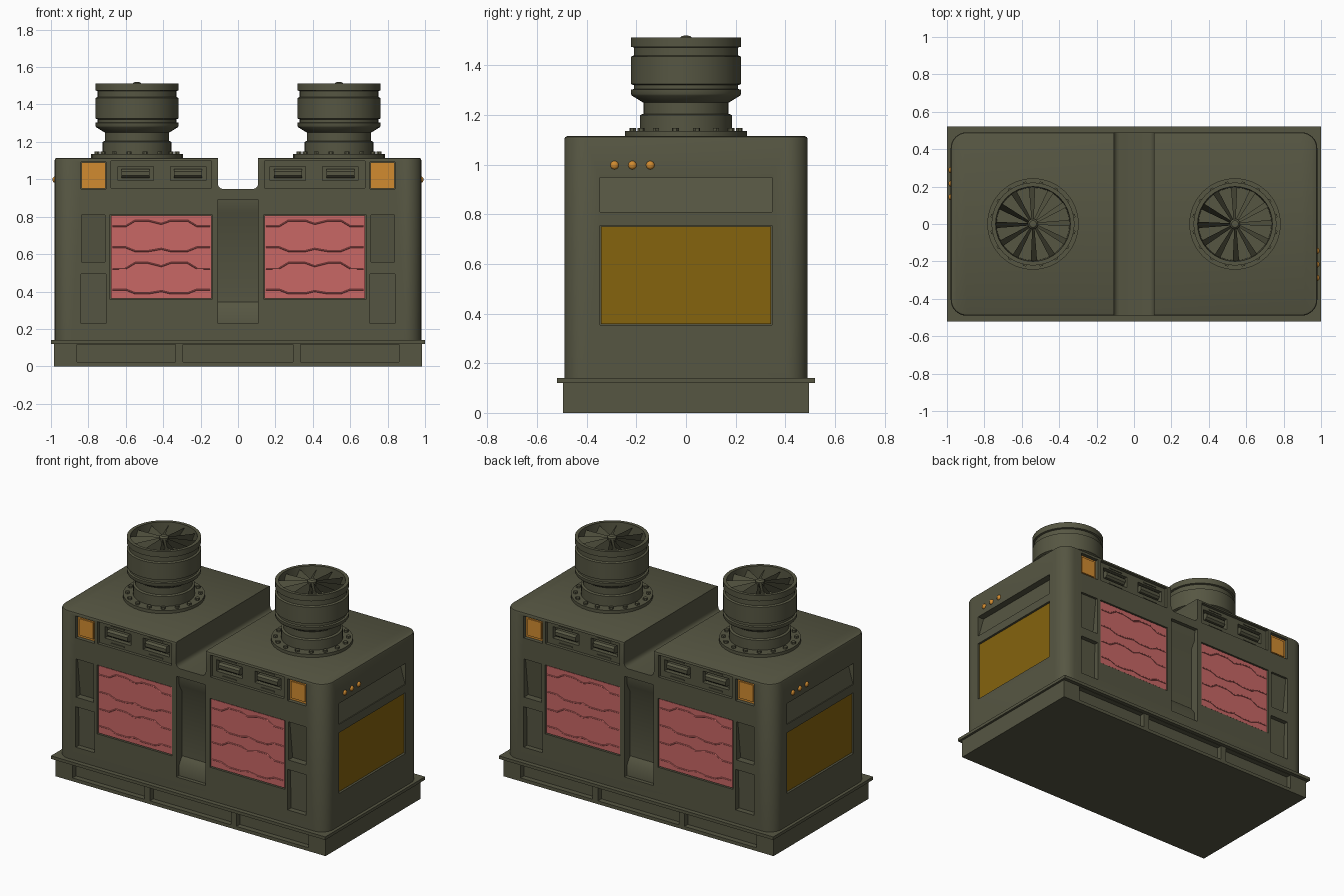
import bpy, bmesh, math
from mathutils import Matrix, Vector

old = bpy.data.objects.get("Cube")
if old:
    bpy.data.objects.remove(old, do_unlink=True)


def material(name, rgb):
    m = bpy.data.materials.new(name)
    m.use_nodes = True
    m.diffuse_color = (*rgb, 1)
    m.node_tree.nodes["Principled BSDF"].inputs["Base Color"].default_value = (*rgb, 1)
    return m


OLIVE = material("olive_paint", (0.093, 0.093, 0.055))
PINK = material("salmon_panel", (0.58, 0.135, 0.13))
AMBER = material("amber_light", (0.64, 0.26, 0.03))
OCHRE = material("ochre_panel", (0.235, 0.125, 0.004))

FRONT, RIGHT, BACK, LEFT = [math.radians(a) for a in (0, 90, 180, 270)]
HALF_X, HALF_Y, TOP = 0.98, 0.49, 1.115


def on_wall(angle, u, depth, z):
    """Point on a wall: u across, depth inwards from the wall face, z up."""
    dist = HALF_Y if angle in (FRONT, BACK) else HALF_X
    return Matrix.Rotation(angle, 3, 'Z') @ Vector((u, depth - dist, z))


def prism(bm, angle, u0, u1, profile):
    """Extrude a (depth, z) profile across the wall from u0 to u1."""
    ends = [[bm.verts.new(on_wall(angle, u, d, z)) for d, z in profile] for u in (u0, u1)]
    faces = [bm.faces.new(ends[0]), bm.faces.new(ends[1][::-1])]
    n = len(profile)
    for i in range(n):
        j = (i + 1) % n
        faces.append(bm.faces.new((ends[0][i], ends[1][i], ends[1][j], ends[0][j])))
    bmesh.ops.recalc_face_normals(bm, faces=faces)


def slab(bm, angle, u0, u1, z0, z1, outer, low, high=None):
    """Block between an outer depth and an inner depth that may slope."""
    high = low if high is None else high
    prism(bm, angle, u0, u1, [(outer, z0), (low, z0), (high, z1), (outer, z1)])


def finish(bm, name, mat, smooth=False):
    mesh = bpy.data.meshes.new(name)
    bm.to_mesh(mesh)
    bm.free()
    ob = bpy.data.objects.new(name, mesh)
    bpy.context.collection.objects.link(ob)
    mesh.materials.append(mat)
    if smooth:
        smooth_object(ob)
    return ob


def activate(ob):
    bpy.ops.object.select_all(action='DESELECT')
    ob.select_set(True)
    bpy.context.view_layer.objects.active = ob


def smooth_object(ob):
    activate(ob)
    bpy.ops.object.shade_smooth_by_angle(angle=math.radians(35))


def box(bm, sx, sy, z0, z1):
    m = Matrix.Translation((0, 0, (z0 + z1) / 2)) @ Matrix.Diagonal((2 * sx, 2 * sy, z1 - z0, 1))
    return bmesh.ops.create_cube(bm, size=1, matrix=m)["verts"]


def bevel(bm, test, size, segments):
    edges = [e for e in bm.edges if test(*[v.co for v in e.verts])]
    bmesh.ops.bevel(bm, geom=edges, offset=size, segments=segments, profile=0.5, affect='EDGES')


def cut(ob, cutter_bm):
    cutter = finish(cutter_bm, "cutter", OLIVE)
    cutter.hide_render = True
    mod = ob.modifiers.new("cut", 'BOOLEAN')
    mod.operation, mod.solver, mod.object = 'DIFFERENCE', 'EXACT', cutter
    activate(ob)
    bpy.ops.object.modifier_apply(modifier=mod.name)
    bpy.data.objects.remove(cutter, do_unlink=True)


def span(side, a, b):
    """Mirror a horizontal range to either half of the wall."""
    return sorted((side * a, side * b))


# Plinth with recessed bays on the long walls, and its flange
bm = bmesh.new()
box(bm, 0.985, 0.495, 0, 0.125)
plinth = finish(bm, "plinth", OLIVE)
bm = bmesh.new()
for wall in (FRONT, BACK):
    for a, b in ((-0.86, -0.335), (-0.295, 0.295), (0.335, 0.86)):
        slab(bm, wall, a, b, 0.022, 0.118, -0.05, 0.03)
cut(plinth, bm)
bm = bmesh.new()
box(bm, 1.0, 0.52, 0.12, 0.14)
finish(bm, "plinth_flange", OLIVE)

# Housing with rounded corners
bm = bmesh.new()
box(bm, HALF_X, HALF_Y, 0.135, TOP)
bevel(bm, lambda a, b: abs(a.z - b.z) > 0.5, 0.085, 8)
bevel(bm, lambda a, b: min(a.z, b.z) > TOP - 0.001, 0.012, 2)
housing = finish(bm, "housing", OLIVE)

# Notch between the two halves
bm = bmesh.new()
box(bm, 0.108, 0.7, 0.948, 1.3)
bevel(bm, lambda a, b: max(a.z, b.z) < 0.95 and abs(a.y - b.y) > 1, 0.03, 4)
cut(housing, bm)

# Wall recesses
bm = bmesh.new()
slots = bmesh.new()
for wall in (FRONT, BACK):
    prism(bm, wall, -0.106, 0.106, [(-0.05, 0.228), (0.025, 0.228), (0.03, 0.305), (0.06, 0.345),
                                   (0.06, 0.77), (0.03, 0.82), (0.025, 0.892), (-0.05, 0.892)])
    for s in (-1, 1):
        slab(bm, wall, *span(s, 0.138, 0.684), 0.358, 0.812, -0.05, 0.016)
        slab(bm, wall, *span(s, 0.705, 0.84), 0.228, 0.495, -0.05, 0.035, 0.03)
        slab(bm, wall, *span(s, 0.71, 0.838), 0.558, 0.81, -0.05, 0.045, 0.015)
        slab(bm, wall, *span(s, 0.142, 0.68), 0.953, 1.098, -0.05, 0.02)
        slab(bm, wall, *span(s, 0.705, 0.84), 0.948, 1.092, -0.05, 0.03)
        for c in (0.267, 0.547):
            slab(slots, wall, *span(s, c - 0.095, c + 0.095), 0.993, 1.068, -0.05, 0.05)
for wall in (RIGHT, LEFT):
    slab(bm, wall, -0.347, 0.347, 0.81, 0.948, -0.05, 0.006, 0.045)
    slab(bm, wall, -0.347, 0.347, 0.355, 0.755, -0.05, 0.018)
cut(housing, bm)
cut(housing, slots)
smooth_object(housing)

# Fitted panels, lights, grips and small fixings
pink, amber, ochre, grips = [bmesh.new() for _ in range(4)]
ridges = bpy.data.curves.new("panel_ridges", 'CURVE')
ridges.dimensions = '3D'
ridges.bevel_depth = 0.004
ridges.bevel_resolution = 0
for wall in (FRONT, BACK):
    for s in (-1, 1):
        slab(pink, wall, *span(s, 0.143, 0.679), 0.363, 0.807, 0.006, 0.017)
        slab(amber, wall, *span(s, 0.708, 0.837), 0.951, 1.089, 0.02, 0.031)
        slab(amber, wall, *span(s, 0.722, 0.823), 0.965, 1.075, 0.013, 0.021)
        for c in (0.267, 0.547):
            # Bar grip with chamfered edges
            prism(grips, wall, *span(s, c - 0.075, c + 0.075),
                  [(0.052, 1.008), (0.025, 1.008), (0.012, 1.02), (0.012, 1.042),
                   (0.025, 1.054), (0.052, 1.054)])
            for z in (0.966, 1.078):
                slab(grips, wall, *span(s, c - 0.05, c + 0.05), z, z + 0.008, 0.014, 0.022)
        # Wavy ridges over the panel
        for row in range(4):
            z = 0.41 + row * 0.113
            lift = 0.03 if row % 2 else -0.02
            pts = [(0.15, 0), (0.22, 0), (0.27, lift), (0.36, lift), (0.41, 0.4 * lift),
                   (0.48, lift), (0.55, lift), (0.6, 0), (0.672, 0)]
            line = ridges.splines.new('POLY')
            line.points.add(len(pts) - 1)
            for p, (u, dz) in zip(line.points, pts):
                p.co = (*on_wall(wall, s * u, 0.006, z + dz), 1)
for wall in (RIGHT, LEFT):
    slab(ochre, wall, -0.343, 0.343, 0.359, 0.751, 0.01, 0.019)
finish(pink, "mesh_panels", PINK)
finish(amber, "corner_lights", AMBER)
finish(ochre, "end_panels", OCHRE)
finish(grips, "vent_grips", OLIVE)
ob = bpy.data.objects.new("panel_ridges", ridges)
bpy.context.collection.objects.link(ob)
ridges.materials.append(PINK)
activate(ob)
bpy.ops.object.convert(target='MESH')

# Round indicator lamps on the end walls
bm = bmesh.new()
for wall in (RIGHT, LEFT):
    for u in (-0.288, -0.216, -0.144):
        m = Matrix.Translation(on_wall(wall, u, 0, 0.998)) @ Matrix.Diagonal((0.7, 1, 1, 1))
        bmesh.ops.create_uvsphere(bm, u_segments=12, v_segments=8, radius=0.017, matrix=m)
finish(bm, "indicator_lamps", AMBER, True)


def lathe(name, profile, x):
    bm = bmesh.new()
    vs = [bm.verts.new((r, 0, z)) for r, z in profile]
    es = [bm.edges.new(p) for p in zip(vs, vs[1:])]
    bmesh.ops.spin(bm, geom=vs + es, cent=(0, 0, 0), axis=(0, 0, 1), angle=math.tau, steps=32)
    bmesh.ops.remove_doubles(bm, verts=bm.verts, dist=0.0005)
    bmesh.ops.recalc_face_normals(bm, faces=bm.faces)
    finish(bm, name, OLIVE, True).location.x = x


STACK = [(0, 1.1), (0.245, 1.1), (0.245, 1.135), (0.185, 1.135), (0.185, 1.2), (0.172, 1.205),
         (0.172, 1.25), (0.218, 1.278), (0.222, 1.285), (0.222, 1.302), (0.21, 1.305),
         (0.21, 1.32), (0.222, 1.325), (0.222, 1.435), (0.21, 1.44), (0.21, 1.472),
         (0.222, 1.475), (0.222, 1.513), (0.2, 1.513), (0.195, 1.4), (0, 1.4)]
HUB = [(0, 1.395), (0.028, 1.395), (0.028, 1.508), (0.018, 1.518), (0, 1.521)]

for x, side in ((-0.54, "right"), (0.54, "left")):
    lathe(side + "_fan_stack", STACK, x)
    lathe(side + "_fan_hub", HUB, x)
    # Twisted tapering blades
    bm = bmesh.new()
    for i in range(12):
        turn = Matrix.Rotation(math.tau * i / 12, 3, 'Z')
        corners = [(0.02, -0.004, 1.505), (0.198, -0.012, 1.495),
                   (0.198, 0.022, 1.435), (0.02, 0.008, 1.45)]
        bm.faces.new([bm.verts.new(turn @ Vector(c)) for c in corners])
    bmesh.ops.solidify(bm, geom=bm.faces[:], thickness=0.004)
    finish(bm, side + "_fan_blades", OLIVE).location.x = x
    # Flange bolts
    bm = bmesh.new()
    for i in range(16):
        m = Matrix.Rotation(math.tau * (i + 0.5) / 16, 4, 'Z') @ Matrix.Translation((0.218, 0, 1.139))
        bmesh.ops.create_cone(bm, cap_ends=True, segments=6, radius1=0.014, radius2=0.014,
                              depth=0.018, matrix=m)
    finish(bm, side + "_flange_bolts", OLIVE).location.x = x
